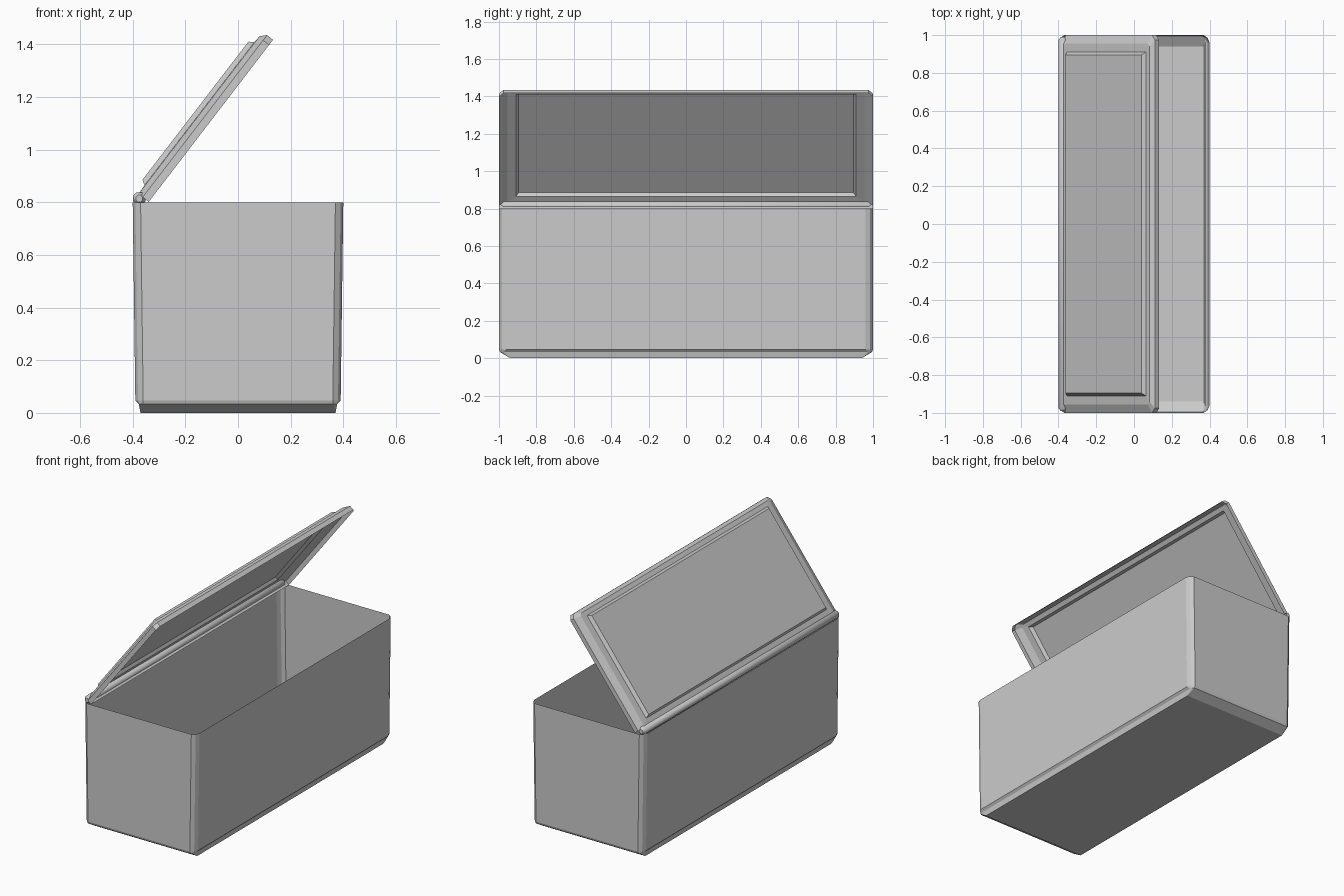
import bpy, bmesh, math
from mathutils import Matrix

cube = bpy.data.objects.get("Cube")
if cube:
    bpy.data.objects.remove(cube)

grey = bpy.data.materials.new("plain grey")
grey.use_nodes = True
grey.diffuse_color = (0.6, 0.6, 0.6, 1)
grey.node_tree.nodes["Principled BSDF"].inputs["Base Color"].default_value = (0.6, 0.6, 0.6, 1)


def loft(name, rings, caps, transform=Matrix(), smooth=False):
    """Skin a list of point rings into one mesh; caps names the closed ends."""
    bm = bmesh.new()
    loops = [[bm.verts.new(p) for p in ring] for ring in rings]
    for a, b in zip(loops, loops[1:]):
        for i in range(len(a)):
            j = (i + 1) % len(a)
            bm.faces.new((a[i], a[j], b[j], b[i]))
    for end in caps:
        bm.faces.new(loops[end])
    bmesh.ops.remove_doubles(bm, verts=bm.verts, dist=0.0001)
    bmesh.ops.dissolve_degenerate(bm, edges=bm.edges, dist=0.0001)
    bmesh.ops.recalc_face_normals(bm, faces=bm.faces)
    bm.transform(transform)
    mesh = bpy.data.meshes.new(name)
    bm.to_mesh(mesh)
    bm.free()
    mesh.materials.append(grey)
    obj = bpy.data.objects.new(name, mesh)
    bpy.context.collection.objects.link(obj)
    if smooth:
        bpy.ops.object.select_all(action="DESELECT")
        obj.select_set(True)
        bpy.context.view_layer.objects.active = obj
        bpy.ops.object.shade_smooth_by_angle(angle=math.radians(50))
    return obj


def body_ring(x, y, z, cut):
    """Rectangle with two-step corners."""
    q = [(x, y - 0.04 * cut), (x - 0.01 * cut, y - 0.015 * cut), (x - 0.03 * cut, y)]
    pts = q + [(-a, b) for a, b in reversed(q)]
    pts += [(-a, -b) for a, b in pts]
    return [(a, b, z) for a, b in pts]


def lid_ring(low, high, y, t, cut):
    """Rectangle with clipped corners on its free edge."""
    side = [(low, y), (high - cut, y), (high, y - cut)]
    return [(s, w, t) for s, w in side + [(s, -w) for s, w in reversed(side)]]


# Open box with thin walls and a bevelled base
loft("box_body", [
    body_ring(0.37, 0.94, 0, 0),
    body_ring(0.377, 0.995, 0.033, 0.5),
    body_ring(0.39, 1.0, 0.047, 1),
    body_ring(0.40, 1.0, 0.80, 1),
], caps=[0])

# Hollow lid with a raised centre panel, swung open about the hinge
hinge = Matrix.Translation((-0.375, 0, 0.814))
tilt = hinge @ Matrix.Rotation(math.radians(-52.5), 4, "Y")
loft("lid", [
    lid_ring(0.012, 0.788, 1.0, -0.036, 0.025),
    lid_ring(0.012, 0.788, 1.0, -0.007, 0.025),
    lid_ring(0.012, 0.768, 0.955, 0.013, 0.015),
    lid_ring(0.052, 0.739, 0.91, 0.015, 0),
    lid_ring(0.064, 0.725, 0.895, 0.034, 0),
], caps=[-1], transform=tilt)

# Hinge rod with tapered ends
rod = []
for y, r in ((-0.99, 0.014), (-0.975, 0.026), (0.975, 0.026), (0.99, 0.014)):
    angles = [math.tau * (i + 0.5) / 8 for i in range(8)]
    rod.append([(r * math.cos(a), y, r * math.sin(a)) for a in angles])
loft("hinge_rod", rod, caps=[0, -1], transform=hinge, smooth=True)
